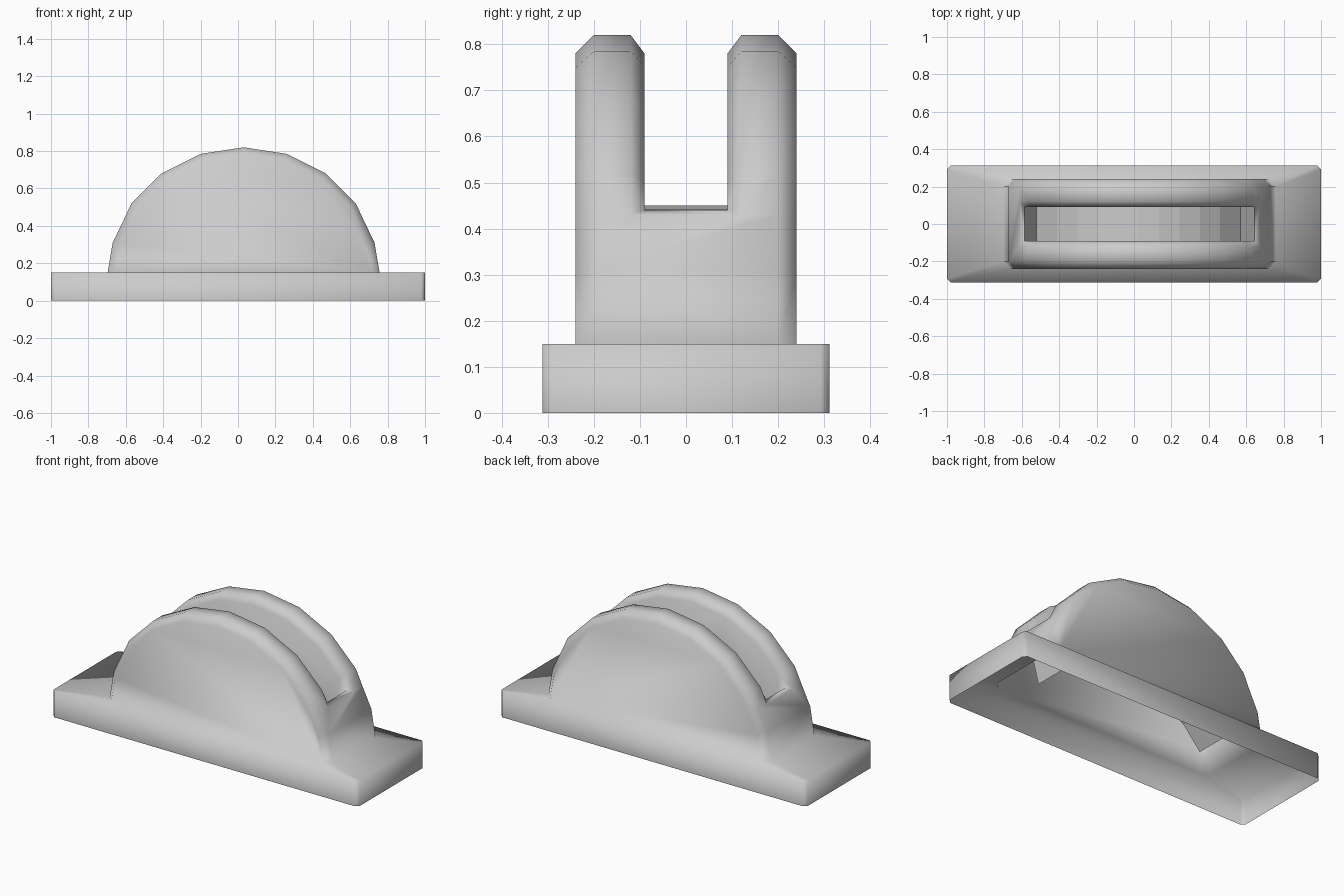
import bpy, bmesh, math

if "Cube" in bpy.data.objects:
    bpy.data.objects.remove(bpy.data.objects["Cube"])

CX, DECK = 0.03, 0.15
Y_FACE, Y_RIM, Y_LIP, Y_SLOT = 0.24, 0.20, 0.12, 0.09

# Half profile of the dome (offset from its centre, height), low to high
half = [(0.727, DECK), (0.70, 0.31), (0.642, 0.43), (0.60, 0.52),
        (0.44, 0.68), (0.23, 0.785)]


def full(points, top):
    return ([(CX - x, z) for x, z in points] + [(CX, top)] +
            [(CX + x, z) for x, z in reversed(points)])


def inset(points, d):
    out = []
    for x, z in points:
        length = math.hypot(x, z - 0.1)
        nz = z - d * (z - 0.1) / length if z > DECK else z
        out.append((x - d * x / length, nz))
    return out


rim = full(half, 0.82)
face = full(inset(half, 0.038), 0.78)
lip = full(inset(half, 0.036), 0.78)
LO, HI = 2, len(rim) - 3            # profile range where the slot is open
lip[LO], lip[HI] = (CX - 0.615, 0.44), (CX + 0.615, 0.44)

# Arched floor of the slot
floor = []
for i in range(11):
    x = -0.545 + 1.09 * i / 10
    floor.append((CX - 0.005 + x, math.sqrt(0.6635 ** 2 - x * x) - 0.2135))

bm = bmesh.new()


def add(*pts):
    return bm.faces.new([bm.verts.new(p) for p in pts])


def at(p, y):
    return (p[0], y, p[1])


def strip(a, ya, b, yb, i0, i1):
    for i in range(i0, i1):
        add(at(a[i], ya), at(a[i + 1], ya), at(b[i + 1], yb), at(b[i], yb))


last = len(rim) - 1
for s in (1, -1):
    # Dome side, chamfer, fin rim, inner chamfer and slot wall
    add(*[at(p, s * Y_FACE) for p in face])
    strip(face, s * Y_FACE, rim, s * Y_RIM, 0, last)
    strip(rim, s * Y_RIM, rim, s * Y_LIP, LO, HI)
    strip(rim, s * Y_LIP, lip, s * Y_SLOT, LO, HI)
    add(*[at(p, s * Y_SLOT) for p in lip[LO:HI + 1] + floor[::-1]])

# Slot floor
strip(floor, Y_SLOT, floor, -Y_SLOT, 0, len(floor) - 1)

# Dome ends, slot lips and slot end walls
for a, b, c, f in ((0, 1, LO, floor[0]), (last, last - 1, HI, floor[-1])):
    add(at(rim[a], Y_RIM), at(rim[a], -Y_RIM), at(rim[b], -Y_RIM), at(rim[b], Y_RIM))
    add(at(rim[b], Y_RIM), at(rim[b], -Y_RIM), at(rim[c], -Y_RIM),
        at(rim[c], -Y_LIP), at(rim[c], Y_LIP), at(rim[c], Y_RIM))
    add(at(rim[c], Y_LIP), at(rim[c], -Y_LIP), at(lip[c], -Y_SLOT), at(lip[c], Y_SLOT))
    add(at(lip[c], Y_SLOT), at(lip[c], -Y_SLOT), at(f, -Y_SLOT), at(f, Y_SLOT))


def octagon(x0, x1, cx0, cx1, y, cy, z):
    return [(x0, -cy, z), (cx0, -y, z), (cx1, -y, z), (x1, -cy, z),
            (x1, cy, z), (cx1, y, z), (cx0, y, z), (x0, cy, z)]


# Base deck and side walls, open underneath
foot = octagon(rim[0][0], rim[-1][0], face[0][0], face[-1][0], Y_FACE, Y_RIM, DECK)
edge = octagon(-1, 1, -0.98, 0.98, 0.312, 0.292, DECK)
ground = [(x, y, 0) for x, y, z in edge]
for a, b in ((foot, edge), (edge, ground)):
    for i in range(8):
        j = (i + 1) % 8
        add(a[i], b[i], b[j], a[j])

bmesh.ops.remove_doubles(bm, verts=bm.verts, dist=0.0005)
bmesh.ops.recalc_face_normals(bm, faces=bm.faces)

# Smooth shading with hard slot floor and hard base ends
for f in bm.faces:
    f.smooth = True
for e in bm.edges:
    mid = (e.verts[0].co + e.verts[1].co) / 2
    in_floor = all(abs(abs(v.co.y) - Y_SLOT) < 0.001 for v in e.verts) and mid.z < 0.46
    base_end = abs(mid.x) > 0.999 and abs(mid.z - DECK) < 0.001
    if in_floor or base_end:
        e.smooth = False

mesh = bpy.data.meshes.new("slotted_dome_housing")
bm.to_mesh(mesh)
bm.free()
bpy.context.collection.objects.link(bpy.data.objects.new("slotted_dome_housing", mesh))
